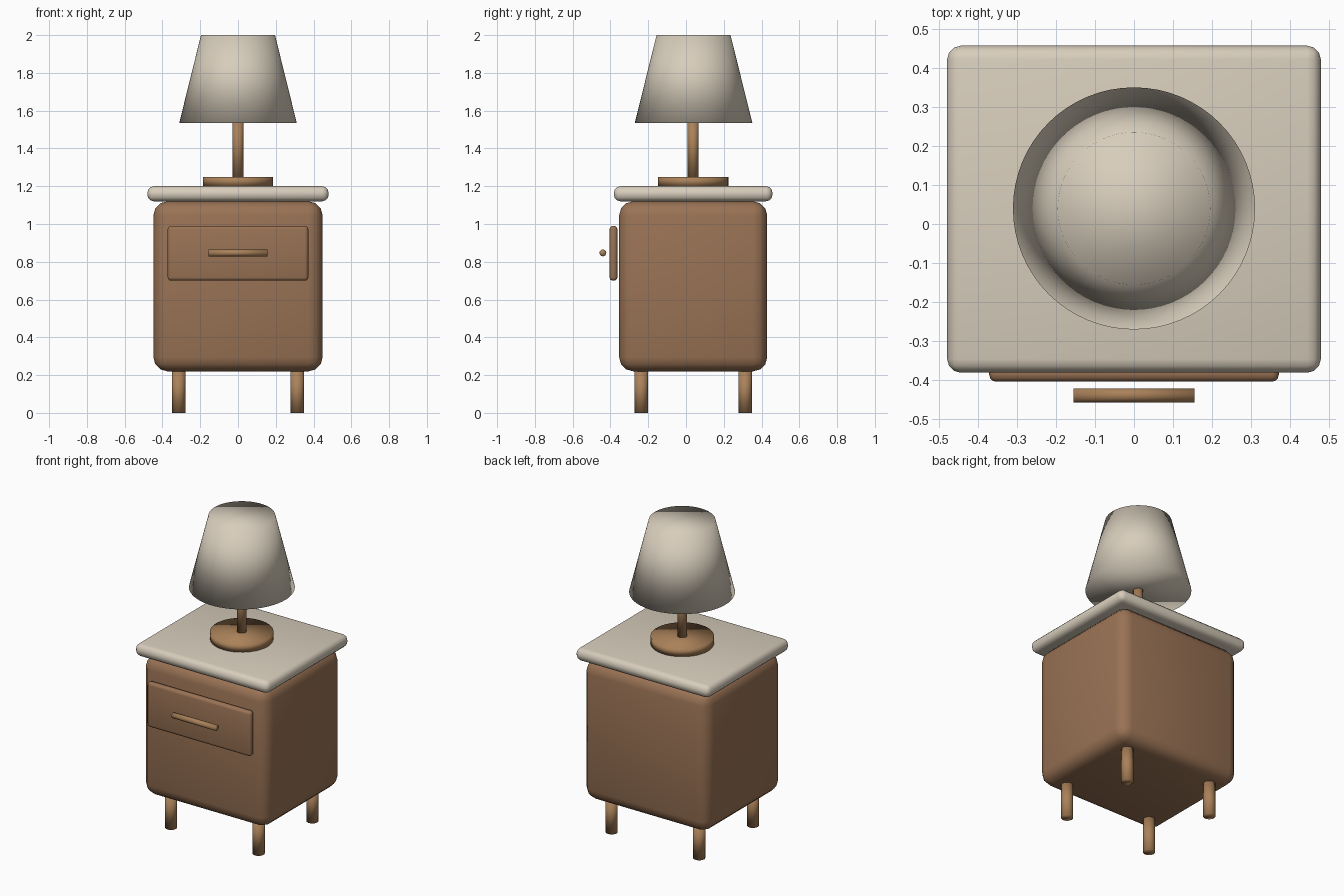
import bpy
from math import pi

if "Cube" in bpy.data.objects:
    bpy.data.objects.remove(bpy.data.objects["Cube"])

CY = 0.038  # centre of the body in y (the handle sticks out in front)


def material(name, rgb):
    m = bpy.data.materials.new(name)
    m.diffuse_color = (*rgb, 1)
    m.use_nodes = True
    m.node_tree.nodes["Principled BSDF"].inputs["Base Color"].default_value = m.diffuse_color
    return m


WALNUT = material("walnut", (0.32, 0.17, 0.09))
OAK = material("oak", (0.40, 0.22, 0.10))
LINEN = material("linen", (0.68, 0.61, 0.50))


def finish(name, mat):
    ob = bpy.context.object
    ob.name = name
    ob.data.materials.append(mat)
    bpy.ops.object.shade_smooth()
    return ob


def rounded_box(name, mat, lo, hi, radius, segments=3):
    bpy.ops.mesh.primitive_cube_add(size=1, location=[(a + b) / 2 for a, b in zip(lo, hi)])
    bpy.context.object.scale = [b - a for a, b in zip(lo, hi)]
    bpy.ops.object.transform_apply(location=False, rotation=False, scale=True)
    ob = finish(name, mat)
    bevel = ob.modifiers.new("round", "BEVEL")
    bevel.width = radius
    bevel.segments = segments
    return ob


def post(name, mat, x, y, z0, z1, r0, r1=None, sides=48):
    bpy.ops.mesh.primitive_cone_add(vertices=sides, radius1=r0, radius2=r0 if r1 is None else r1,
                                    depth=z1 - z0, location=(x, y, (z0 + z1) / 2))
    return finish(name, mat)


# Cabinet, top slab and drawer front
rounded_box("cabinet", WALNUT, (-0.448, CY - 0.392, 0.22), (0.448, CY + 0.392, 1.12), 0.075)
rounded_box("table_top", LINEN, (-0.48, CY - 0.42, 1.12), (0.48, CY + 0.42, 1.20), 0.035)
rounded_box("drawer_front", WALNUT, (-0.372, -0.405, 0.70), (0.372, -0.363, 0.99), 0.018)

# Drawer handle bar
bpy.ops.mesh.primitive_cylinder_add(vertices=24, radius=0.018, depth=0.312,
                                    location=(0, -0.440, 0.847), rotation=(0, pi / 2, 0))
finish("drawer_handle", OAK)

# Four legs
for sx, side in ((-1, "left"), (1, "right")):
    for sy, end in ((-1, "front"), (1, "back")):
        post(f"{end}_{side}_leg", OAK, sx * 0.314, CY + sy * 0.275, 0, 0.225, 0.036, sides=24)

# Table lamp: base, stem and closed tapered shade
post("lamp_base", OAK, 0, CY, 1.20, 1.25, 0.186)
post("lamp_stem", OAK, 0, CY, 1.25, 1.57, 0.029, sides=24)
post("lamp_shade", LINEN, 0, CY + 0.002, 1.535, 2.0, 0.311, 0.196, sides=64)
